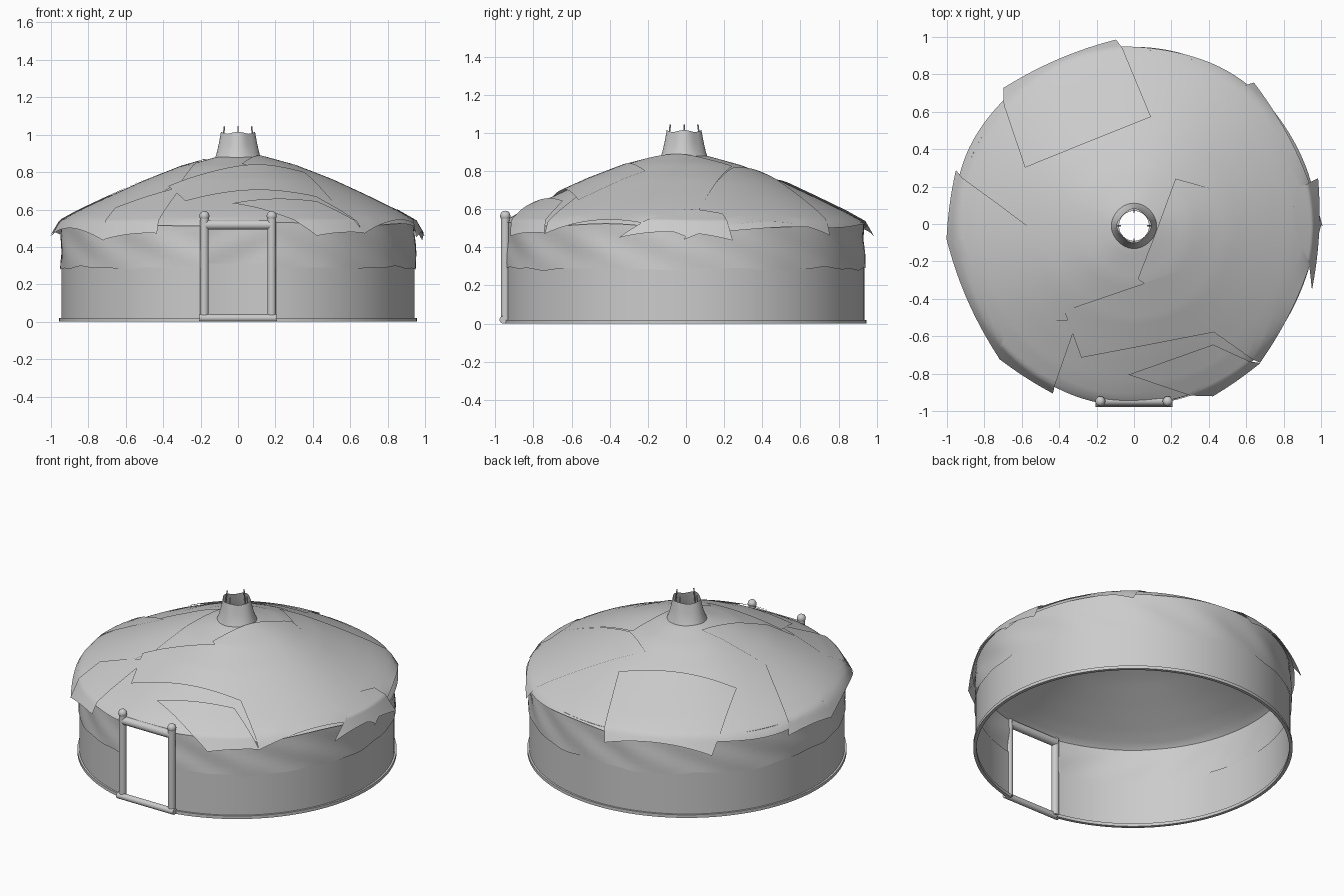
import bpy, bmesh, math
from mathutils import Vector

if "Cube" in bpy.data.objects:
    bpy.data.objects.remove(bpy.data.objects["Cube"])

CY = -0.01                      # yurt axis lies slightly towards the front
R = 0.945                       # wall radius
DOOR = math.asin(0.18 / R)      # half angle of the door opening
PROFILE = [(0, .895), (.12, .88), (.3, .83), (.5, .752), (.7, .66), (.85, .588), (.95, .532)]


def roof_point(x, y, lift=0.0):
    """Drape a plan position over the roof; cloth beyond the wall hangs down."""
    s, a = math.hypot(x, y), math.atan2(y, x)
    if s > .95:
        r, z = .95 + (s - .95) * .5, .532 - (s - .95) * .85
    else:
        r = s
        for (r0, z0), (r1, z1) in zip(PROFILE, PROFILE[1:]):
            if s <= r1:
                z = z0 + (z1 - z0) * (s - r0) / (r1 - r0)
                break
    z += .004 * math.sin(5 * a + 4 * s) * s
    r += lift * .4
    return Vector((r * math.cos(a), r * math.sin(a) + CY, z + lift))


def grid_object(name, rows, closed=False):
    """Surface through rows of points."""
    bm = bmesh.new()
    vs = [[bm.verts.new(p) for p in row] for row in rows]
    n = len(rows[0])
    for a, b in zip(vs, vs[1:]):
        for j in range(n if closed else n - 1):
            k = (j + 1) % n
            bm.faces.new((a[j], a[k], b[k], b[j]))
    bmesh.ops.recalc_face_normals(bm, faces=bm.faces)
    return finish(name, bm)


def finish(name, bm):
    me = bpy.data.meshes.new(name)
    bm.to_mesh(me)
    bm.free()
    ob = bpy.data.objects.new(name, me)
    bpy.context.collection.objects.link(ob)
    bpy.context.view_layer.objects.active = ob
    ob.select_set(True)
    bpy.ops.object.shade_smooth_by_angle(angle=math.radians(40))
    ob.select_set(False)
    return ob


def rod(name, a, b, r, seg=16):
    a, b = Vector(a), Vector(b)
    bm = bmesh.new()
    bmesh.ops.create_cone(bm, cap_ends=True, segments=seg, radius1=r, radius2=r, depth=(b - a).length)
    ob = finish(name, bm)
    ob.location = (a + b) / 2
    ob.rotation_euler = (b - a).to_track_quat('Z', 'Y').to_euler()
    return ob


def arc(r, z, n=128):
    """Points round the wall, leaving the door open; r and z may depend on the angle."""
    pts = []
    for i in range(n + 1):
        a = -math.pi / 2 + DOOR + (2 * math.pi - 2 * DOOR) * i / n
        rr = r(a) if callable(r) else r
        zz = z(a) if callable(z) else z
        pts.append((rr * math.cos(a), rr * math.sin(a) + CY, zz))
    return pts


# Walls: smooth lower cloth and wrinkled upper band
grid_object("lower_wall", [arc(R, z) for z in (.015, .16, .31)])
band = []
for i in range(9):
    t = i / 8
    band.append(arc(lambda a: R + .006 - .008 * t + .006 * math.sin(math.pi * t) * math.sin(13 * a + 5 * t),
                    lambda a: .288 + .242 * t + (1 - t) * (.006 * math.sin(9 * a) + .004 * math.sin(23 * a))))
grid_object("upper_wall_band", band)

# Base ring, square in section
ring = [(R - .008, 0), (R + .012, 0), (R + .012, .02), (R - .008, .02), (R - .008, 0)]
grid_object("base_ring", [arc(r, z) for r, z in ring])

# Main roof cloth with an uneven rim
rows = []
for i in range(25):
    t = i / 24
    row = []
    for j in range(128):
        a = 2 * math.pi * j / 128
        rim = .982 + .014 * math.sin(3 * a + .6) + .01 * math.sin(7 * a + 1) - .03 * max(0, -math.sin(a)) ** 6
        s = .08 + (rim - .08) * t
        row.append(roof_point(s * math.cos(a), s * math.sin(a)))
    rows.append(row)
grid_object("roof_cloth", rows, closed=True)

# Overlapping roof sheets: four plan corners and lift above the main cloth
SHEETS = {
    "back_left": ([(.09, .58), (-.58, .31), (-.74, .78), (-.1, 1.04)], .008),
    "back_right": ([(.02, .4), (.67, .80), (1.06, .0), (.24, .25)], .006),
    "right": ([(.22, .25), (.02, -.28), (.7, -.76), (1.05, .02)], .009),
    "right_flap": ([(.84, .02), (.86, .2), (1.04, .27), (1.0, -.36)], .012),
    "front": ([(-.37, -.45), (.35, -.2), (.5, -.55), (-.28, -.7)], .012),
    "front_right": ([(.42, -.63), (-.03, -.79), (.44, -.95), (.7, -.76)], .014),
    "front_left": ([(-.3, -.5), (-.65, -.5), (-.76, -.75), (-.45, -.93)], .01),
    "left": ([(-.16, .08), (-.3, -.42), (-.76, -.75), (-1.05, -.08)], .006),
    "left_flap": ([(-.5, -.05), (-.7, .1), (-.99, .31), (-1.05, -.08)], .01),
}
N = 20
for name, (c, lift) in SHEETS.items():
    p = [Vector(q) for q in c]
    rows = []
    for i in range(N + 1):
        u = i / N
        row = []
        for j in range(N + 1):
            q = p[0].lerp(p[1], u).lerp(p[3].lerp(p[2], u), j / N)
            row.append(roof_point(q.x, q.y, lift))
        rows.append(row)
    grid_object(name + "_roof_sheet", rows)

# Smoke collar with wavy top, and four thin poles
rows = []
for r, z, w in ((.125, .868, 0), (.112, .9, .002), (.098, .95, .004), (.086, 1.01, .005)):
    rows.append([((r + w * math.cos(4 * a)) * math.cos(a), (r + w * math.cos(4 * a)) * math.sin(a) + CY,
                  z + w * math.cos(4 * a)) for a in (2 * math.pi * k / 48 for k in range(48))])
grid_object("smoke_collar", rows, closed=True)
for k in range(4):
    a = k * math.pi / 2
    x, y = math.cos(a), math.sin(a) + 0
    rod("smoke_pole", (.095 * x, .095 * y + CY, .87), (.072 * x, .072 * y + CY, 1.045), .004, 8)

# Door frame: posts with ball tops, lintel and sill
DY = -.948
for sx in (-1, 1):
    rod("door_post", (sx * .18, DY, .015), (sx * .18, DY, .57), .023)
    bm = bmesh.new()
    bmesh.ops.create_uvsphere(bm, u_segments=16, v_segments=10, radius=.027)
    finish("post_ball", bm).location = (sx * .18, DY, .565)
rod("door_lintel", (-.18, DY + .003, .518), (.18, DY + .003, .518), .026)
rod("door_sill", (-.207, DY - .01, .02), (.207, DY - .01, .02), .02)
